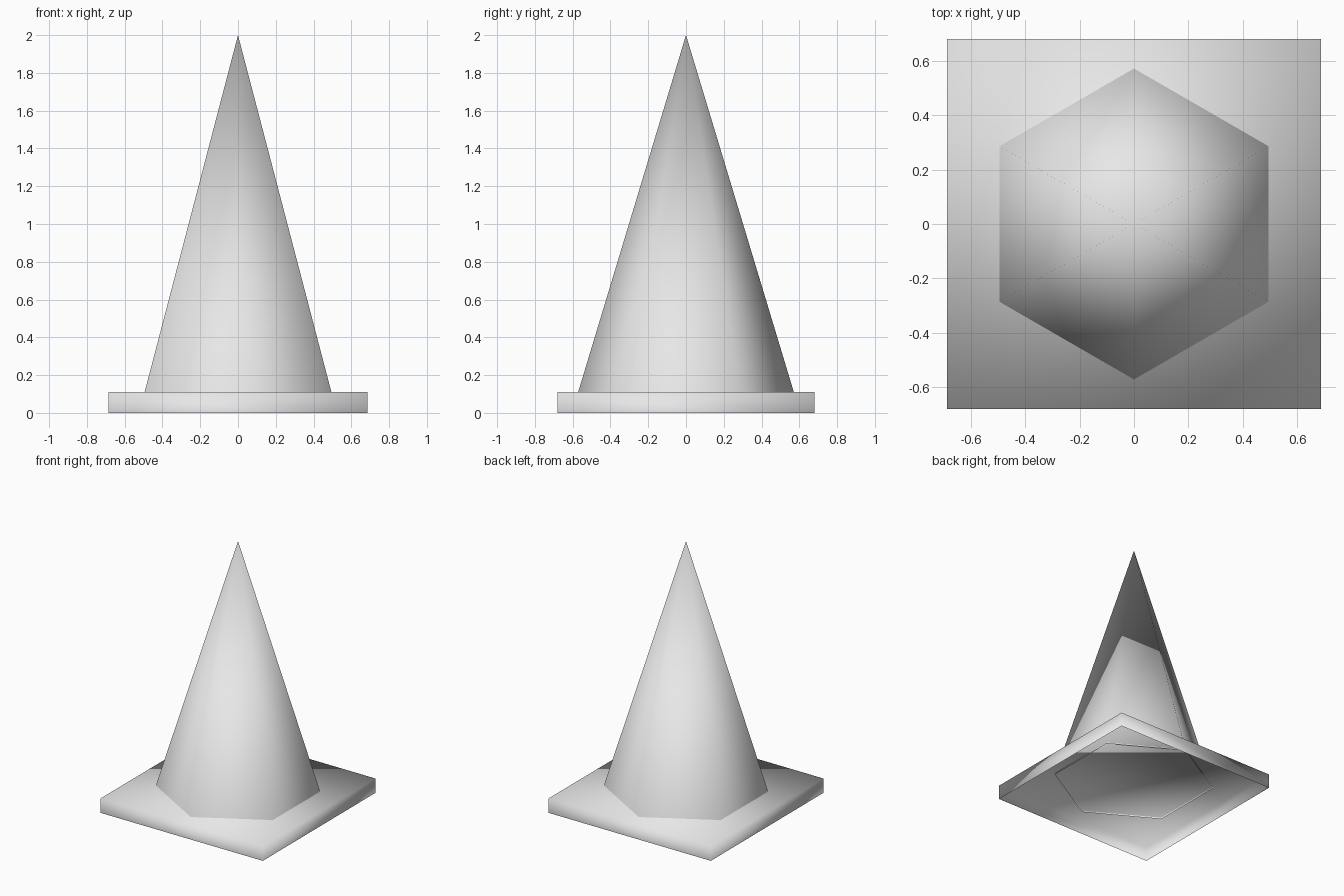
import bpy
import bmesh
from math import pi
from mathutils import Matrix

cube = bpy.data.objects.get("Cube")
if cube:
    bpy.data.objects.remove(cube, do_unlink=True)

# Single plain grey
GREY = (0.8, 0.8, 0.8, 1.0)
grey = bpy.data.materials.new("light_grey")
grey.use_nodes = True
grey.diffuse_color = GREY
grey.node_tree.nodes["Principled BSDF"].inputs["Base Color"].default_value = GREY

BASE_TOP = 0.11
CONE_BOTTOM = 0.1
APEX = 2.0
CONE_RADIUS = 0.574


def add_part(name, bm):
    """Turn a bmesh into a fully smooth-shaded object."""
    for face in bm.faces:
        face.smooth = True
    mesh = bpy.data.meshes.new(name)
    bm.to_mesh(mesh)
    bm.free()
    mesh.materials.append(grey)
    obj = bpy.data.objects.new(name, mesh)
    bpy.context.collection.objects.link(obj)
    return obj


# Base: a shallow tray, open underneath
bm = bmesh.new()
bmesh.ops.create_cube(bm, size=1.0)
bmesh.ops.scale(bm, vec=(1.372, 1.36, BASE_TOP), verts=bm.verts)
bmesh.ops.translate(bm, vec=(0, 0, BASE_TOP / 2), verts=bm.verts)
bm.normal_update()
underside = [f for f in bm.faces if f.normal.z < -0.5]
bmesh.ops.delete(bm, geom=underside, context="FACES_ONLY")
add_part("base_plate", bm)

# Cone: six sides, open at the bottom, corners pointing front and back
bm = bmesh.new()
ring = bmesh.ops.create_circle(bm, segments=6, radius=CONE_RADIUS,
                               matrix=Matrix.Translation((0, 0, CONE_BOTTOM))
                               @ Matrix.Rotation(0.0, 4, "Z"))["verts"]
# Put a corner on the y axis whatever the starting angle of the circle
if not any(abs(v.co.x) < 0.01 for v in ring):
    bmesh.ops.rotate(bm, verts=ring, matrix=Matrix.Rotation(pi / 6, 3, "Z"))
tip = bm.verts.new((0, 0, APEX))
for edge in list(bm.edges):
    bm.faces.new((*edge.verts, tip))
bmesh.ops.recalc_face_normals(bm, faces=bm.faces)
bm.normal_update()
outward = sum(f.normal.dot(f.calc_center_median() - Matrix.Translation((0, 0, CONE_BOTTOM)).translation)
              for f in bm.faces)
if outward < 0:
    bmesh.ops.reverse_faces(bm, faces=bm.faces)
add_part("cone_body", bm)
